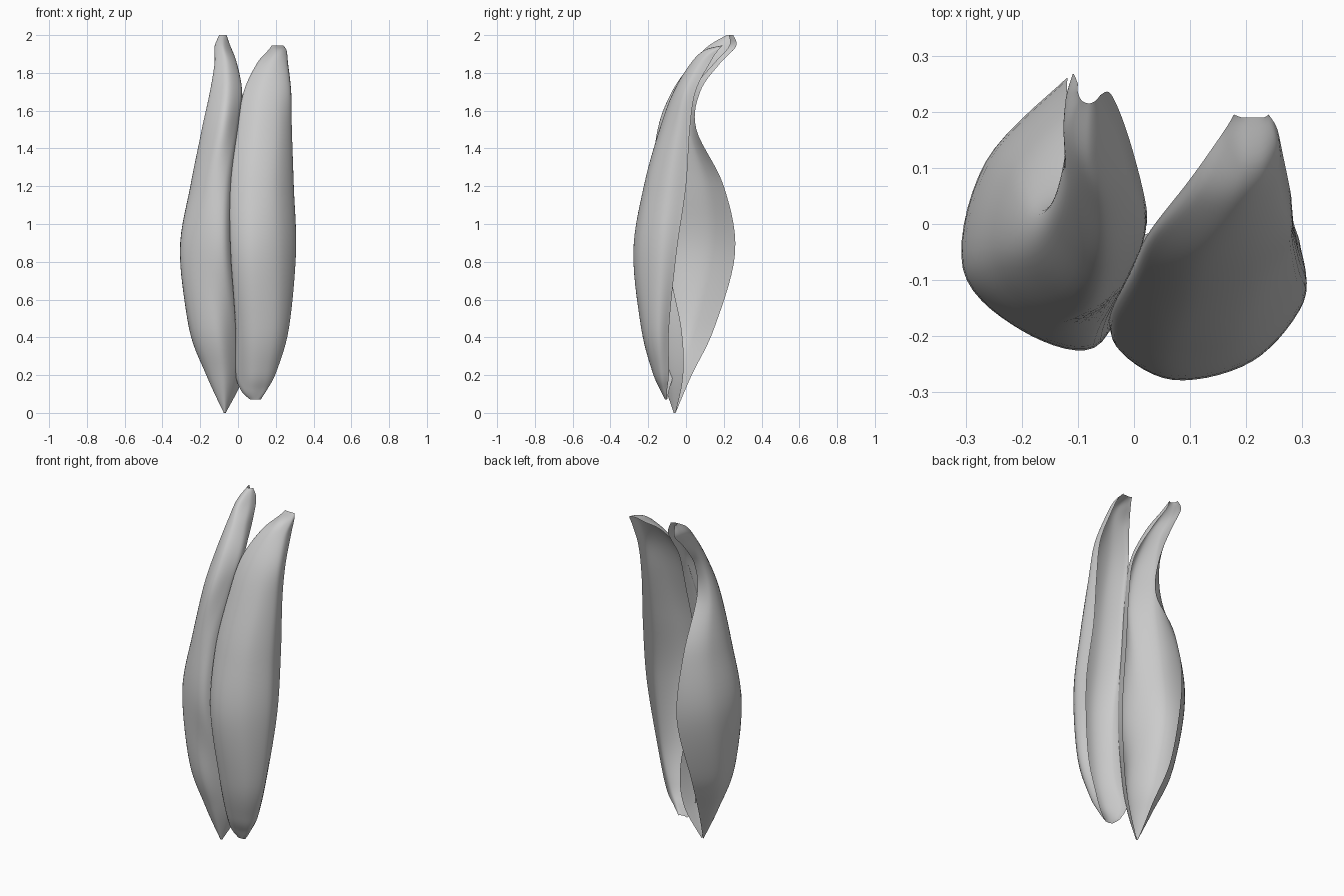
import bpy, bmesh

# Cross-sections: height, then six (x, y) points from one free edge round the outside to the other
LEFT = [
    (0.00, (-.065, -.055), (-.065, -.06), (-.07, -.065), (-.075, -.06), (-.075, -.058), (-.075, -.055)),
    (0.20, (.030, -.015), (-.020, -.09), (-.08, -.13), (-.150, -.10), (-.165, -.04), (-.105, .03)),
    (0.45, (.050, -.025), (-.025, -.14), (-.12, -.19), (-.240, -.12), (-.250, .02), (-.14, .15)),
    (0.85, (-.005, -.10), (-.070, -.22), (-.20, -.19), (-.305, -.08), (-.265, .11), (-.12, .26)),
    (1.20, (-.005, -.07), (-.060, -.18), (-.16, -.175), (-.250, -.06), (-.220, .09), (-.12, .20)),
    (1.50, (.017, -.02), (-.015, -.10), (-.09, -.15), (-.183, -.06), (-.180, .02), (-.11, .055)),
    (1.70, (.022, .03), (.012, -.02), (-.06, -.075), (-.138, -.01), (-.145, .04), (-.11, .075)),
    (1.85, (-.008, .15), (-.010, .08), (-.06, .03), (-.118, .07), (-.122, .13), (-.11, .18)),
    (1.94, (-.040, .23), (-.043, .17), (-.08, .115), (-.120, .16), (-.122, .22), (-.11, .265)),
    (2.00, (-.060, .23), (-.068, .22), (-.08, .215), (-.093, .22), (-.100, .235), (-.10, .25)),
]
RIGHT = [
    (0.07, (.065, -.10), (.072, -.105), (.085, -.11), (.105, -.11), (.115, -.105), (.12, -.10)),
    (0.12, (.015, -.09), (.032, -.115), (.075, -.135), (.125, -.13), (.15, -.12), (.15, -.10)),
    (0.22, (-.015, -.07), (.000, -.12), (.07, -.175), (.155, -.17), (.202, -.135), (.195, -.09)),
    (0.45, (-.015, -.10), (.000, -.18), (.08, -.235), (.20, -.22), (.268, -.15), (.25, -.09)),
    (0.85, (-.035, -.14), (-.030, -.22), (.07, -.278), (.21, -.245), (.302, -.14), (.295, -.05)),
    (1.20, (-.040, -.12), (-.030, -.17), (.07, -.222), (.20, -.20), (.290, -.10), (.285, .00)),
    (1.50, (-.003, -.07), (.010, -.10), (.10, -.14), (.21, -.12), (.280, -.05), (.28, .02)),
    (1.70, (.030, -.01), (.045, -.03), (.12, -.065), (.21, -.055), (.275, -.01), (.28, .05)),
    (1.85, (.100, .08), (.115, .05), (.17, .025), (.22, .035), (.260, .07), (.265, .125)),
    (1.92, (.160, .165), (.168, .14), (.195, .10), (.23, .105), (.255, .14), (.255, .17)),
    (1.945, (.178, .195), (.192, .19), (.205, .19), (.22, .19), (.232, .19), (.24, .195)),
]


def smooth_path(pts, steps):
    """Catmull-Rom curve through 3D points."""
    ext = [pts[0]] + pts + [pts[-1]]
    out = []
    for i in range(len(pts) - 1):
        p0, p1, p2, p3 = ext[i:i + 4]
        for s in range(steps):
            t = s / steps
            out.append(tuple(
                0.5 * (2 * b + (c - a) * t + (2 * a - 5 * b + 4 * c - d) * t * t
                       + (3 * b - a - 3 * c + d) * t ** 3)
                for a, b, c, d in zip(p0, p1, p2, p3)))
    return out + [pts[-1]]


def petal(name, sections):
    """Loft a thin open shell through the cross-sections."""
    rows = [[(x, y, s[0]) for x, y in s[1:]] for s in sections]
    rails = [smooth_path(list(col), 7) for col in zip(*rows)]
    grid = [smooth_path(list(row), 7) for row in zip(*rails)]
    bm = bmesh.new()
    vs = [[bm.verts.new(p) for p in row] for row in grid]
    for a, b in zip(vs, vs[1:]):
        for j in range(len(a) - 1):
            bm.faces.new((a[j + 1], a[j], b[j], b[j + 1])).smooth = True
    mesh = bpy.data.meshes.new(name)
    bm.normal_update()
    # outside of the shell faces the front
    if sum(f.normal.y * f.calc_area() for f in bm.faces) > 0:
        bmesh.ops.reverse_faces(bm, faces=bm.faces[:])
    bm.to_mesh(mesh)
    bm.free()
    ob = bpy.data.objects.new(name, mesh)
    bpy.context.collection.objects.link(ob)
    return ob


# Two cupped petals standing side by side
petal("left_petal", LEFT)
petal("right_petal", RIGHT)
